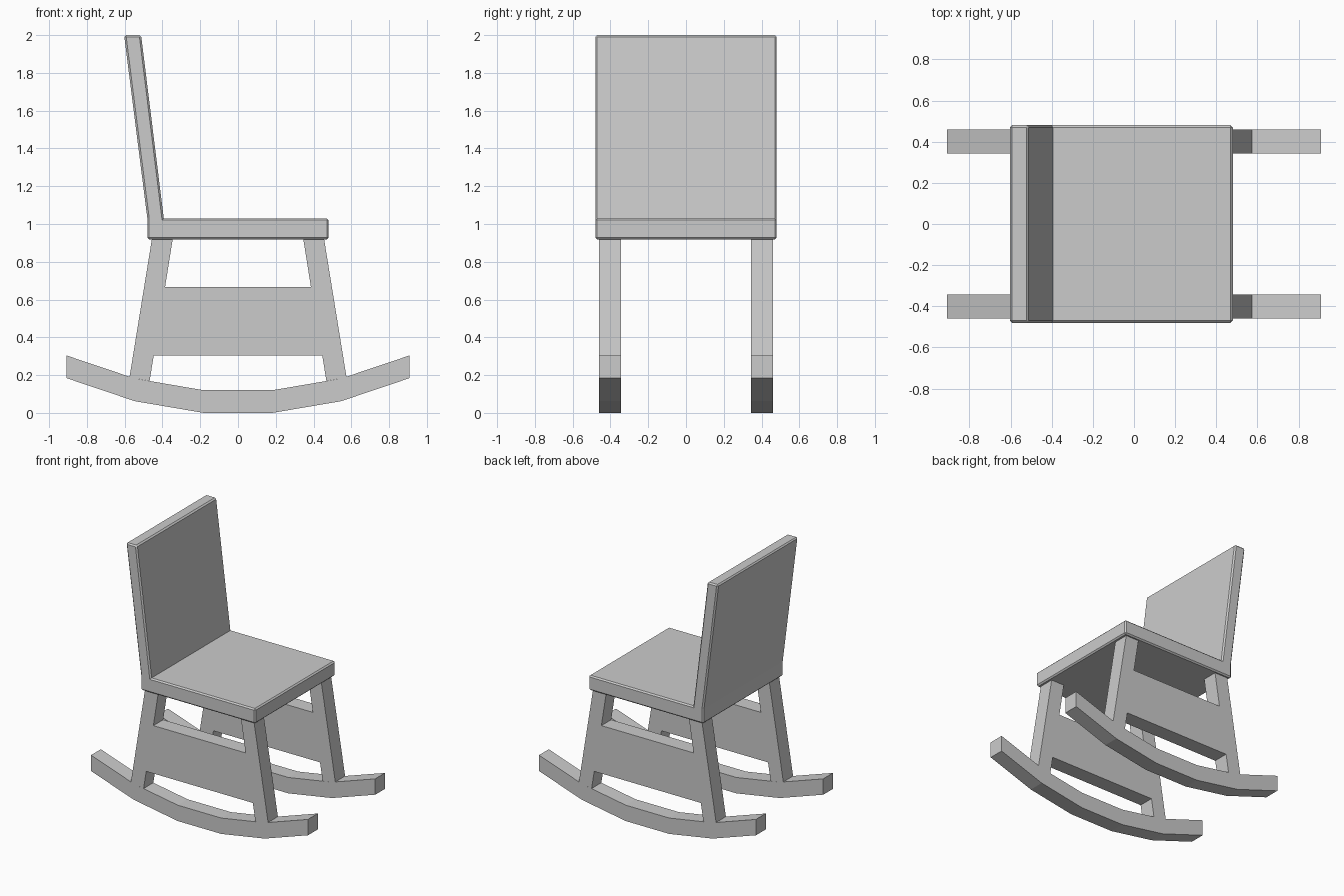
import bpy, bmesh

if "Cube" in bpy.data.objects:
    bpy.data.objects.remove(bpy.data.objects["Cube"])


def extrude_profile(name, pts, y0, y1, bevel=0.0):
    """Extrude an (x, z) outline from y0 to y1, optionally chamfering its convex edges."""
    bm = bmesh.new()
    face = bm.faces.new([bm.verts.new((x, y0, z)) for x, z in pts])
    new = bmesh.ops.extrude_face_region(bm, geom=[face])["geom"]
    for v in new:
        if isinstance(v, bmesh.types.BMVert):
            v.co.y = y1
    bmesh.ops.recalc_face_normals(bm, faces=bm.faces)
    if bevel:
        edges = [e for e in bm.edges if e.calc_face_angle_signed() > 0.5]
        bmesh.ops.bevel(bm, geom=edges, offset=bevel, offset_type='OFFSET',
                        segments=1, profile=0.5, affect='EDGES')
    mesh = bpy.data.meshes.new(name)
    bm.to_mesh(mesh)
    bm.free()
    ob = bpy.data.objects.new(name, mesh)
    bpy.context.collection.objects.link(ob)
    return ob


def mirrored(half):
    """Complete a right-hand outline with its mirror image in x."""
    return half + [(-x, z) for x, z in reversed(half)]


# Seat and leaning back: one L-shaped slab
extrude_profile("seat_and_back",
                [(-0.48, 0.918), (0.48, 0.918), (0.48, 1.03), (-0.393, 1.03),
                 (-0.513, 2.0), (-0.603, 2.0), (-0.48, 1.03)],
                -0.48, 0.48, bevel=0.01)

# Five-segment rocker outline
arc = [(0.182, 0.0), (0.546, 0.062), (0.908, 0.184)]
right = arc + [(x, z + 0.12) for x, z in reversed(arc)]
rocker = [(x, z) for x, z in arc] + [(x, z + 0.12) for x, z in reversed(arc)]
rocker += [(-x, z + 0.12) for x, z in arc] + [(-x, z) for x, z in reversed(arc)]

# Two splayed legs joined by a flush side panel, standing on the rocker
frame = mirrored([(0.386, 0.667), (0.345, 0.925), (0.455, 0.925), (0.574, 0.191),
                  (0.546, 0.182), (0.468, 0.169), (0.446, 0.305)])

for side, y0 in (("front", -0.46), ("rear", 0.343)):
    extrude_profile(side + "_rocker", rocker, y0, y0 + 0.117)
    extrude_profile(side + "_leg_frame", frame, y0, y0 + 0.117)
